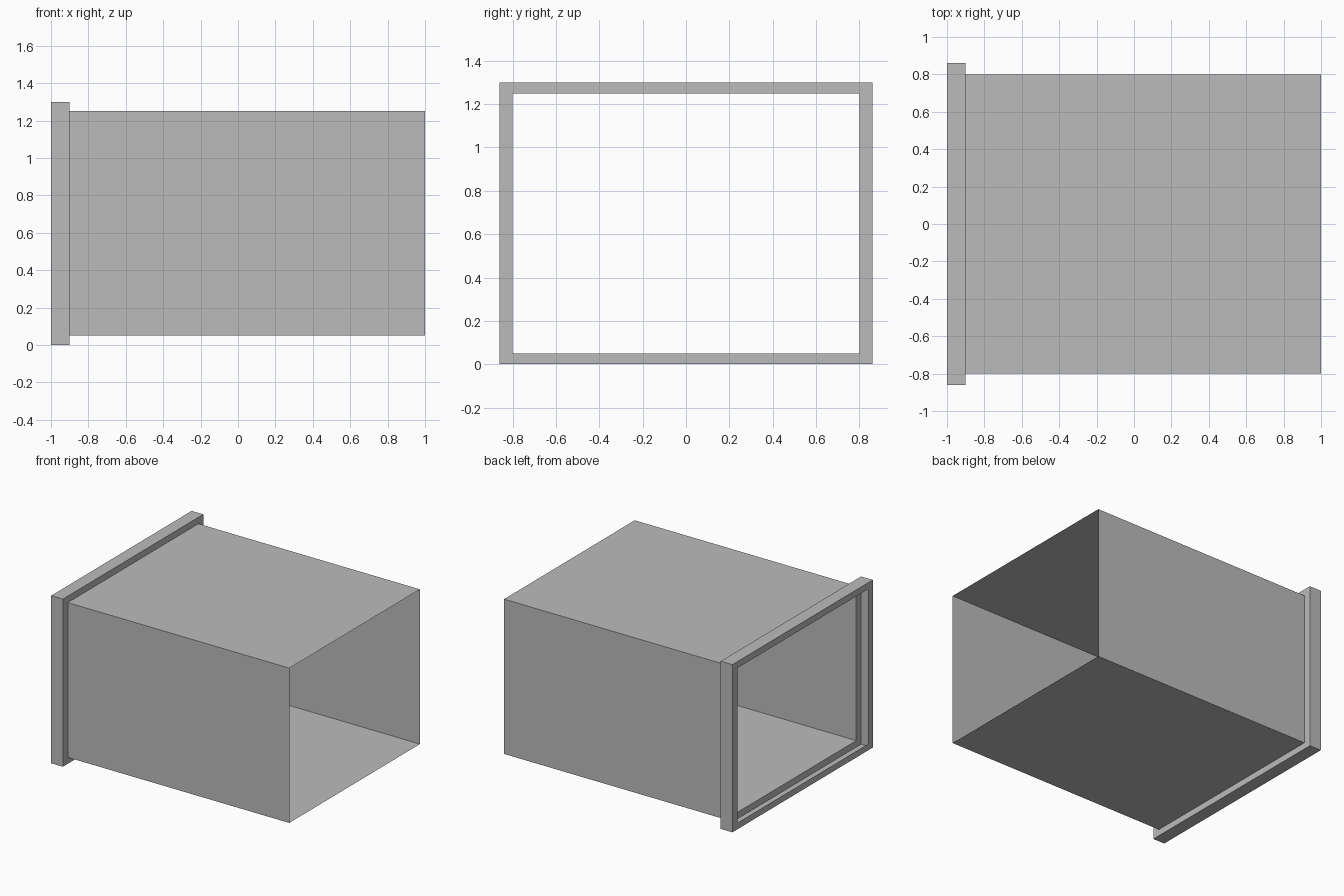
import bpy
import bmesh

cube = bpy.data.objects.get("Cube")
if cube:
    bpy.data.objects.remove(cube, do_unlink=True)

# One plain grey for the whole duct
grey = bpy.data.materials.new("plain grey")
grey.use_nodes = True
colour = (0.5, 0.5, 0.5, 1.0)
grey.diffuse_color = colour
grey.node_tree.nodes["Principled BSDF"].inputs["Base Color"].default_value = colour

BODY = (0.80, 0.05, 1.25)    # half width, bottom, top
RIM = (0.86, 0.0, 1.30)
END, BACK, OPEN = -1.0, -0.9, 1.0


def sheet_part(name, sections):
    """Join successive rectangles (x, size) with open sheet faces."""
    bm = bmesh.new()
    loops = []
    for x, (w, low, high) in sections:
        corners = [(-w, low), (w, low), (w, high), (-w, high)]
        loops.append([bm.verts.new((x, y, z)) for y, z in corners])
    for a, b in zip(loops, loops[1:]):
        for i in range(4):
            j = (i + 1) % 4
            bm.faces.new((a[i], a[j], b[j], b[i]))
    mesh = bpy.data.meshes.new(name)
    bm.to_mesh(mesh)
    bm.free()
    mesh.materials.append(grey)
    obj = bpy.data.objects.new(name, mesh)
    bpy.context.collection.objects.link(obj)
    return obj


# Thin rectangular tube, open at both ends
sheet_part("duct_body", [(BACK, BODY), (OPEN, BODY)])

# Hollow collar: channel section open towards the inside
sheet_part("end_collar", [(END, BODY), (END, RIM), (BACK, RIM), (BACK, BODY)])
